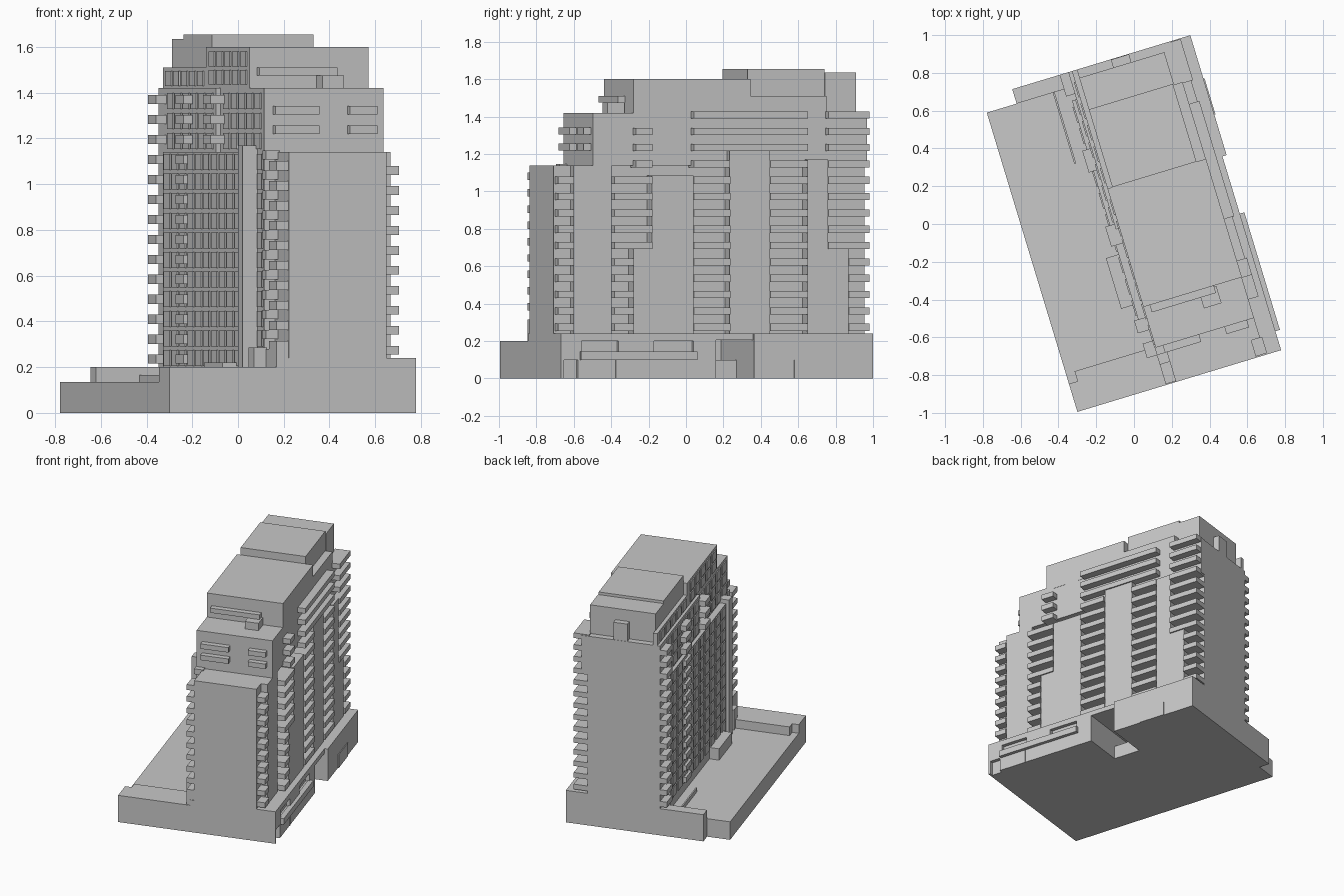
import bpy, math
from mathutils import Matrix

cube = bpy.data.objects.get("Cube")
if cube:
    bpy.data.objects.remove(cube, do_unlink=True)

mat = bpy.data.materials.new("concrete grey")
mat.use_nodes = True
GREY = (0.58, 0.58, 0.58, 1)
mat.diffuse_color = GREY
mat.node_tree.nodes["Principled BSDF"].inputs["Base Color"].default_value = GREY

# The whole building is turned on its site: u runs across it, v along it
TURN = Matrix.Rotation(math.radians(16.85), 4, 'Z')
FACES = [(0, 2, 3, 1), (4, 5, 7, 6), (0, 1, 5, 4), (2, 6, 7, 3), (0, 4, 6, 2), (1, 3, 7, 5)]


def boxes(name, items):
    """One object made of boxes (u0, u1, v0, v1, z0, z1)."""
    verts, faces = [], []
    for u0, u1, v0, v1, z0, z1 in items:
        n = len(verts)
        verts += [(u, v, z) for z in (z0, z1) for v in (v0, v1) for u in (u0, u1)]
        faces += [tuple(n + i for i in f) for f in FACES]
    me = bpy.data.meshes.new(name)
    me.from_pydata(verts, [], faces)
    me.materials.append(mat)
    ob = bpy.data.objects.new(name, me)
    ob.matrix_world = TURN
    bpy.context.collection.objects.link(ob)
    return ob


def cut(ob, name, items):
    """Cut boxes out of an object."""
    cutter = boxes(name, items)
    cutter.hide_render = True
    cutter.hide_viewport = True
    mod = ob.modifiers.new(name, 'BOOLEAN')
    mod.operation = 'DIFFERENCE'
    mod.solver = 'EXACT'
    mod.object = cutter
    bpy.context.view_layer.update()
    dg = bpy.context.evaluated_depsgraph_get()
    me = bpy.data.meshes.new_from_object(ob.evaluated_get(dg))
    ob.modifiers.clear()
    ob.data = me
    bpy.data.objects.remove(cutter, do_unlink=True)


FLOOR = 0.0873


def level(k):
    return 0.255 + FLOOR * k


# Podium: low deck, raised ends and the street side
boxes("podium_deck", [(-0.575, -0.06, -0.865, 0.79, 0, 0.135)])
boxes("podium_front_terrace", [(-0.527, -0.03, -0.865, -0.655, 0.135, 0.20),
                               (-0.575, -0.527, -0.865, -0.71, 0.135, 0.20)])
boxes("podium_back_block", [(-0.41, -0.06, 0.79, 0.87, 0, 0.20)])
street = boxes("podium_street_front", [(-0.06, 0.552, -0.865, 0.207, 0, 0.24)])
cut(street, "street_openings", [
    (-0.04, 0.7, 0.0, 0.3, -0.1, 0.205),          # driveway
    (0.525, 0.7, -0.75, -0.545, 0.14, 0.20),      # upper windows
    (0.525, 0.7, -0.345, -0.125, 0.14, 0.20),
    (0.525, 0.7, -0.85, -0.77, -0.1, 0.10)])      # door
boxes("podium_street_back", [(-0.06, 0.575, 0.207, 0.87, 0, 0.24)])
boxes("street_canopy", [(0.54, 0.577, -0.76, -0.11, 0.10, 0.145)])
boxes("street_shopfronts", [(0.57, 0.581, 0.43, 0.63, 0, 0.10),
                            (0.545, 0.556, -0.56, -0.555, 0, 0.10)])
boxes("driveway_floor", [(-0.05, 0.25, -0.01, 0.207, 0, 0.10)])
boxes("deck_bench_wall", [(-0.21, -0.20, 0.395, 0.80, 0.135, 0.165)])
boxes("deck_planter", [(-0.195, -0.12, -0.41, -0.13, 0.135, 0.22)])
boxes("deck_front_boxes", [(-0.14, -0.08, -0.70, -0.62, 0.135, 0.285),
                           (-0.085, -0.03, -0.86, -0.70, 0.20, 0.28)])

# Tower body
boxes("tower_front_body", [(-0.03, 0.416, -0.865, -0.60, 0.22, 1.14)])
boxes("tower_body", [(-0.08, 0.42, -0.66, 0.87, 0.22, 1.42)])
boxes("tower_west_footing", [(-0.08, -0.045, -0.66, 0.87, 0.1, 0.23)])
boxes("tower_upper_wall", [(0.40, 0.464, -0.66, 0.87, 1.14, 1.42)])
boxes("west_bay", [(-0.125, -0.07, -0.53, 0.72, 0.13, 1.14)])
boxes("west_pier", [(-0.148, -0.07, -0.56, -0.49, 0.13, 1.17)])
boxes("west_upper_wall", [(-0.10, -0.07, 0.0, 0.87, 1.13, 1.42),
                          (-0.10, -0.07, 0.72, 0.87, 0.15, 1.14)])


def span(y0, y1, shift=0.149):
    """Range along the street side from its projected depth."""
    return (y0 - shift) / 0.957, (y1 - shift) / 0.957


# Flush walls between the recessed balcony stacks
panels = [(-0.28, -0.17, 0.70), (-0.18, 0.04, 1.085),
          (0.235, 0.45, 1.25), (0.65, 0.76, 1.17), (0.75, 0.87, 0.70)]
boxes("street_wall_panels", [(0.40, 0.51, *span(a, b), 0.22, z) for a, b, z in panels] +
      [(0.40, 0.464, -0.77, -0.555, 0.22, 1.14)])

# Street side balconies: (start, end, first floor, last floor)
stacks = [(-0.385, -0.28, 0, 4), (-0.385, -0.18, 5, 9),
          (-0.27, -0.18, 10, 12), (0.04, 0.235, 0, 9), (0.04, 0.23, 10, 10),
          (0.04, 0.65, 11, 13), (0.45, 0.65, 0, 10), (0.87, 0.978, 0, 4),
          (0.76, 0.978, 5, 13)]
boxes("street_balconies", [(0.41, 0.52, *span(a, b), level(k), level(k) + 0.038)
                           for a, b, k0, k1 in stacks for k in range(k0, k1 + 1)] +
      [(0.40, 0.476, -0.858, -0.77, level(k), level(k) + 0.038) for k in range(10)])

# Courtyard side balconies
boxes("west_balconies",
      [(-0.148, -0.07, 0.75, 0.87, level(k) - 0.04, level(k)) for k in range(14)] +
      [(-0.150, -0.07, 0.33, 0.45, level(k) - 0.04, level(k)) for k in range(14)] +
      [(-0.150, -0.07, -0.08, 0.03, level(k) - 0.04, level(k)) for k in range(11, 14)] +
      [(-0.085, -0.02, -0.86, -0.75, level(k) + 0.02, level(k) + 0.06) for k in range(10)] +
      [(-0.085, -0.02, -0.70, -0.65, level(k) - 0.02, level(k) + 0.02) for k in range(11)])

# Courtyard side window frames, row by row
panes = []
for k in range(11):
    z = 0.205 + k * 0.0857
    panes += [(-0.132, -0.12, -0.47 + 0.119 * i, -0.385 + 0.119 * i, z, z + 0.07)
              for i in range(10)]
    panes += [(-0.087, -0.07, -0.645, -0.575, z, z + 0.07)]
for k in range(3):
    z = 1.155 + k * 0.0873
    panes += [(-0.087, -0.07, -0.62 + 0.119 * i, -0.535 + 0.119 * i, z, z + 0.07)
              for i in range(5)]
    panes += [(-0.107, -0.07, 0.04 + 0.119 * i, 0.125 + 0.119 * i, z, z + 0.07)
              for i in range(6)]
for z in (1.435, 1.515):
    panes += [(-0.087, -0.07, -0.40 + 0.119 * i, -0.315 + 0.119 * i, z, z + 0.065)
              for i in range(5)]
panes += [(-0.087, -0.07, 0.25 + 0.119 * i, 0.335 + 0.119 * i, 1.43, 1.495) for i in range(5)]
boxes("west_windows", panes)

# Balconies on the stepped front faces
boxes("front_balconies",
      [(u0, u1, -0.70, -0.65, z, z + 0.037)
       for u0, u1 in ((-0.04, 0.16), (0.30, 0.425)) for z in (1.22, 1.305)] +
      [(-0.045, 0.31, -0.475, -0.425, 1.475, 1.51)])
boxes("front_terrace_box", [(0.225, 0.322, -0.535, -0.44, 1.41, 1.475)])

# Roof blocks
boxes("front_penthouse", [(-0.08, 0.465, -0.435, 0.22, 1.40, 1.60)])
boxes("tall_roof_block", [(-0.053, 0.412, 0.22, 0.65, 1.40, 1.655)])
boxes("back_roof_block", [(-0.053, 0.417, 0.65, 0.824, 1.40, 1.635)])
boxes("roof_side_walls", [(0.40, 0.464, 0.22, 0.645, 1.40, 1.51),
                          (-0.08, -0.05, 0.22, 0.87, 1.40, 1.51)])
boxes("back_stair_box", [(0.135, 0.235, 0.81, 0.868, 1.40, 1.55)])
